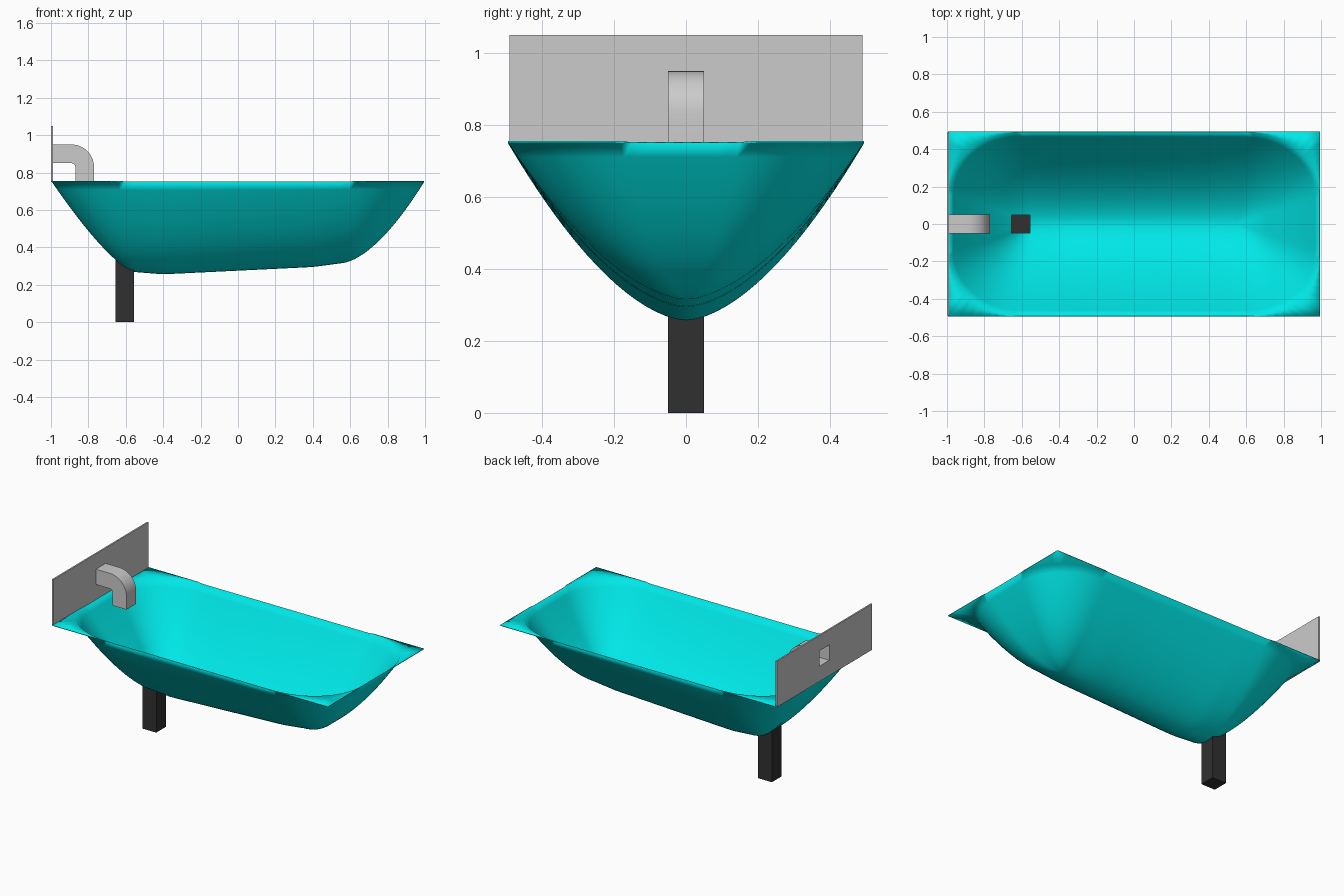
import bpy, bmesh
from math import cos, sin, tan, pi

if "Cube" in bpy.data.objects:
    bpy.data.objects.remove(bpy.data.objects["Cube"])


def material(name, color):
    m = bpy.data.materials.new(name)
    m.diffuse_color = color
    m.use_nodes = True
    m.node_tree.nodes["Principled BSDF"].inputs["Base Color"].default_value = m.diffuse_color
    return m


def make(name, verts, faces, mat=None, angle=None, recalc=False):
    mesh = bpy.data.meshes.new(name)
    mesh.from_pydata(verts, [], faces)
    bm = bmesh.new()
    bm.from_mesh(mesh)
    bmesh.ops.remove_doubles(bm, verts=bm.verts, dist=0.0005)
    if recalc:
        bmesh.ops.recalc_face_normals(bm, faces=bm.faces)
    bm.to_mesh(mesh)
    bm.free()
    ob = bpy.data.objects.new(name, mesh)
    bpy.context.collection.objects.link(ob)
    if mat:
        mesh.materials.append(mat)
    if angle:
        bpy.ops.object.select_all(action='DESELECT')
        ob.select_set(True)
        bpy.context.view_layer.objects.active = ob
        bpy.ops.object.shade_smooth_by_angle(angle=angle)
    return ob


def solidify(ob, thickness, offset):
    m = ob.modifiers.new("thickness", 'SOLIDIFY')
    m.thickness, m.offset = thickness, offset


teal = material("teal_enamel", (0.0, 0.8, 0.8, 1))
dark = material("dark_pipe", (0.03, 0.03, 0.03, 1))

# Basin outline: each sample is (opening point, rectangle point, curve power, spine x)
W, D, RIM = 0.995, 0.495, 0.75
CX, CY, SPINE = 0.6, 0.15, 0.55
KEYS = [(-0.55, 0.268), (-0.4, 0.256), (0.4, 0.295), (0.55, 0.315)]


def spine_z(x):
    for (x0, z0), (x1, z1) in zip(KEYS, KEYS[1:]):
        if x <= x1 + 1e-6:
            return z0 + (z1 - z0) * (x - x0) / (x1 - x0)
    return KEYS[-1][1]


def corner(sx, sy, t):
    a, b = W - CX, D - CY
    end_power = 1.65 if sx > 0 else 1.35
    k = 2 * t / pi
    if t <= pi / 4:
        rx, ry = W, CY + b * tan(t)
    else:
        rx, ry = CX + a / tan(t), D
    return ((sx * (CX + a * cos(t)), sy * (CY + b * sin(t))), (sx * rx, sy * ry),
            end_power + (1.7 - end_power) * k, sx * SPINE)


def straight(p, q, n, power=None):
    out = []
    for i in range(1, n):
        f = i / n
        pt = (p[0] + (q[0] - p[0]) * f, p[1] + (q[1] - p[1]) * f)
        sx = pt[0] * SPINE / CX if power is None else (SPINE if p[0] > 0 else -SPINE)
        out.append((pt, pt, power or 1.7, sx))
    return out


N = 16
turn = [pi / 2 * i / N for i in range(N + 1)]
loop = [corner(1, 1, t) for t in turn]
loop += straight((CX, D), (-CX, D), 24)
loop += [corner(-1, 1, t) for t in reversed(turn)]
loop += straight((-W, CY), (-W, -CY), 6, 1.35)
loop += [corner(-1, -1, t) for t in turn]
loop += straight((-CX, -D), (CX, -D), 24)
loop += [corner(1, -1, t) for t in reversed(turn)]
loop += straight((W, -CY), (W, CY), 6, 1.65)

# Basin bowl with flat corner deck
R, L = 18, len(loop)
verts = []
for i in range(R + 1):
    s = i / R
    for (ox, oy), _, power, sx in loop:
        z0 = spine_z(sx)
        verts.append((sx + (ox - sx) * s, oy * s, z0 + (RIM - z0) * s ** power))
verts += [(x, y, RIM) for _, (x, y), _, _ in loop]
faces = [(i * L + j, (i + 1) * L + j, (i + 1) * L + (j + 1) % L, i * L + (j + 1) % L)
         for i in range(R + 1) for j in range(L)]
basin = make("basin", verts, faces, teal, 1.15)
solidify(basin, 0.005, 1)

# Drain hole cutter
bpy.ops.mesh.primitive_cube_add(size=1, location=(-0.605, 0, 0.35))
cutter = bpy.context.object
cutter.name = "drain_cutter"
cutter.scale = (0.098, 0.098, 0.3)
cutter.hide_render = True
cutter.hide_set(True)
cut = basin.modifiers.new("drain_hole", 'BOOLEAN')
cut.operation, cut.object, cut.solver = 'DIFFERENCE', cutter, 'EXACT'

# Square drain pipe, open where it meets the basin
x0, x1, h = -0.655, -0.555, 0.05
make("drain_pipe",
     [(x0, -h, 0), (x1, -h, 0), (x1, h, 0), (x0, h, 0),
      (x0, -h, 0.36), (x1, -h, 0.295), (x1, h, 0.295), (x0, h, 0.36)],
     [(3, 2, 1, 0)] + [(i, (i + 1) % 4, (i + 1) % 4 + 4, i + 4) for i in range(4)], dark)

# Back plate with an opening for the spout
ys, zs = [-0.49, -0.05, 0.05, 0.49], [0.75, 0.85, 0.95, 1.05]
plate = make("back_plate", [(-0.99, y, z) for z in zs for y in ys],
             [(r * 4 + c, r * 4 + c + 1, r * 4 + c + 5, r * 4 + c + 4)
              for r in range(3) for c in range(3) if (r, c) != (1, 1)])
solidify(plate, 0.01, -1)

# Curved square spout: section pairs (inner edge, outer edge) along the bend
pairs = [((-0.995, 0.85), (-0.995, 0.95))]
for i in range(11):
    t = pi / 2 * (1 - i / 10)
    pairs.append(tuple((-0.89 + r * cos(t), 0.83 + r * sin(t)) for r in (0.02, 0.12)))
pairs.append(((-0.87, 0.745), (-0.77, 0.745)))
sv = [(x, y, z) for a, b in pairs
      for (x, z), y in ((a, -h), (b, -h), (b, h), (a, h))]
sf = [(i * 4 + j, i * 4 + (j + 1) % 4, i * 4 + 4 + (j + 1) % 4, i * 4 + 4 + j)
      for i in range(len(pairs) - 1) for j in range(4)]
make("spout", sv, sf, None, 0.6, True)
